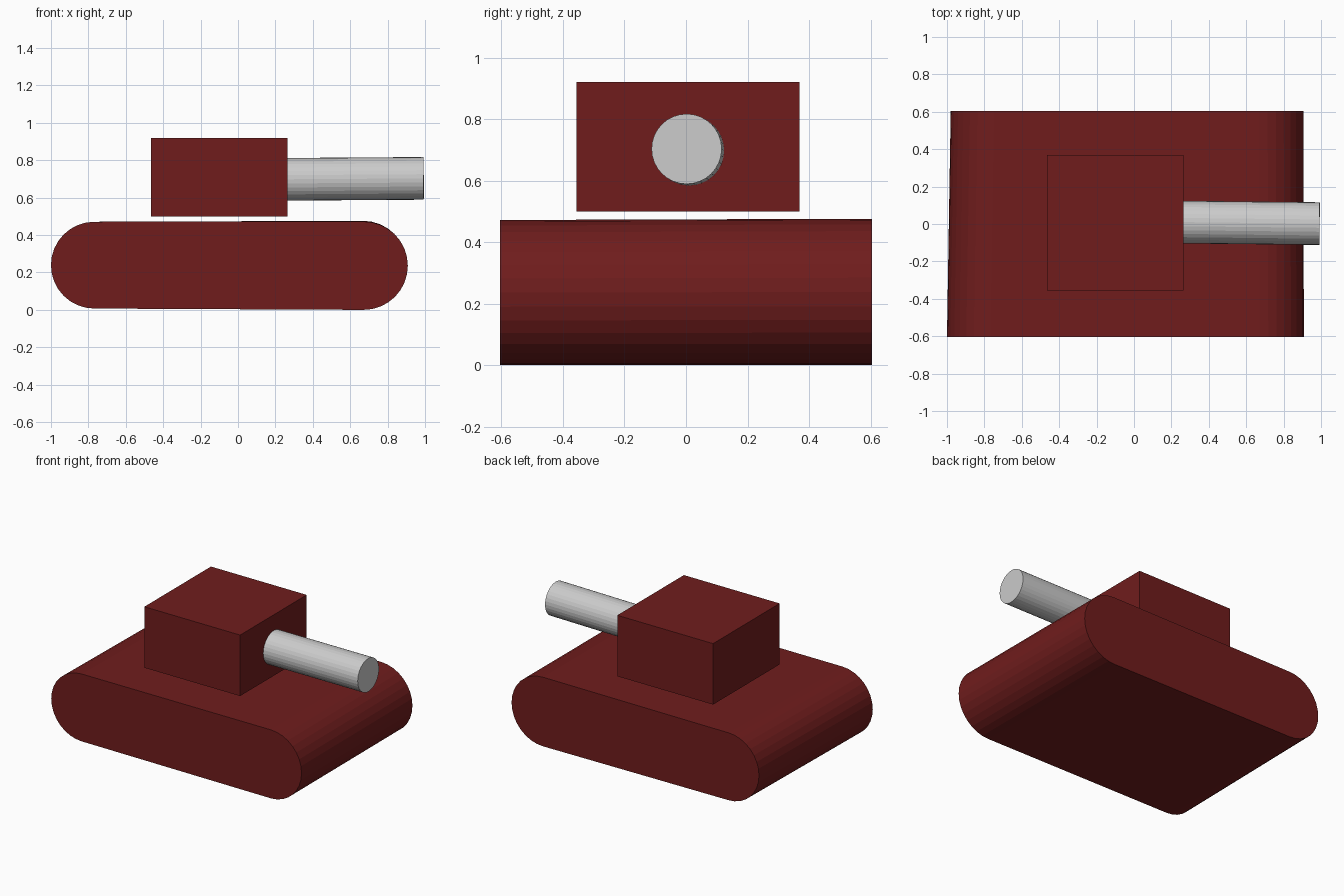
import bpy, bmesh
from math import sin, cos, pi
from mathutils import Vector

if "Cube" in bpy.data.objects:
    bpy.data.objects.remove(bpy.data.objects["Cube"])

red = bpy.data.materials.new("dark_red")
red.diffuse_color = (0.16, 0.012, 0.012, 1)
red.use_nodes = True
red.node_tree.nodes["Principled BSDF"].inputs["Base Color"].default_value = red.diffuse_color


def finish(bm, name, material=None):
    bmesh.ops.recalc_face_normals(bm, faces=bm.faces)
    mesh = bpy.data.meshes.new(name)
    bm.to_mesh(mesh)
    bm.free()
    obj = bpy.data.objects.new(name, mesh)
    bpy.context.collection.objects.link(obj)
    if material:
        mesh.materials.append(material)
    return obj


def hull_section(bm, y, back, front, steps=16):
    """Rounded track profile; each end is (centre x, centre z, radius)."""
    verts = []
    for (cx, cz, r), start in ((front, -pi / 2), (back, pi / 2)):
        for i in range(steps + 1):
            a = start + pi * i / steps
            verts.append(bm.verts.new((cx + r * cos(a), y, cz + r * sin(a))))
    return verts


# Hull: track-shaped body, very slightly skewed at the back end
bm = bmesh.new()
near = hull_section(bm, -0.605, (-0.768, 0.242, 0.232), (0.672, 0.239, 0.236))
far = hull_section(bm, 0.605, (-0.748, 0.242, 0.232), (0.668, 0.241, 0.238))
bm.faces.new(near)
bm.faces.new(far)
for i in range(len(near)):
    j = (i + 1) % len(near)
    bm.faces.new((near[i], near[j], far[j], far[i]))
lowest = min(v.co.z for v in bm.verts)
bmesh.ops.translate(bm, verts=bm.verts, vec=(0, 0, -lowest))
finish(bm, "hull", red)

# Turret: plain box hovering just above the hull
bm = bmesh.new()
bmesh.ops.create_cube(bm, size=1)
bmesh.ops.scale(bm, verts=bm.verts, vec=(0.73, 0.725, 0.42))
bmesh.ops.translate(bm, verts=bm.verts, vec=(-0.10, 0.007, 0.71))
finish(bm, "turret", red)

# Gun barrel: cylinder with a slight tilt
start, end = Vector((0.264, 0.010, 0.698)), Vector((0.992, 0.002, 0.703))
axis = end - start
bm = bmesh.new()
bmesh.ops.create_cone(bm, cap_ends=True, segments=32, radius1=0.114,
                      radius2=0.114, depth=axis.length)
barrel = finish(bm, "gun_barrel")
barrel.rotation_mode = 'QUATERNION'
barrel.rotation_quaternion = axis.to_track_quat('Z', 'Y')
barrel.location = (start + end) / 2
